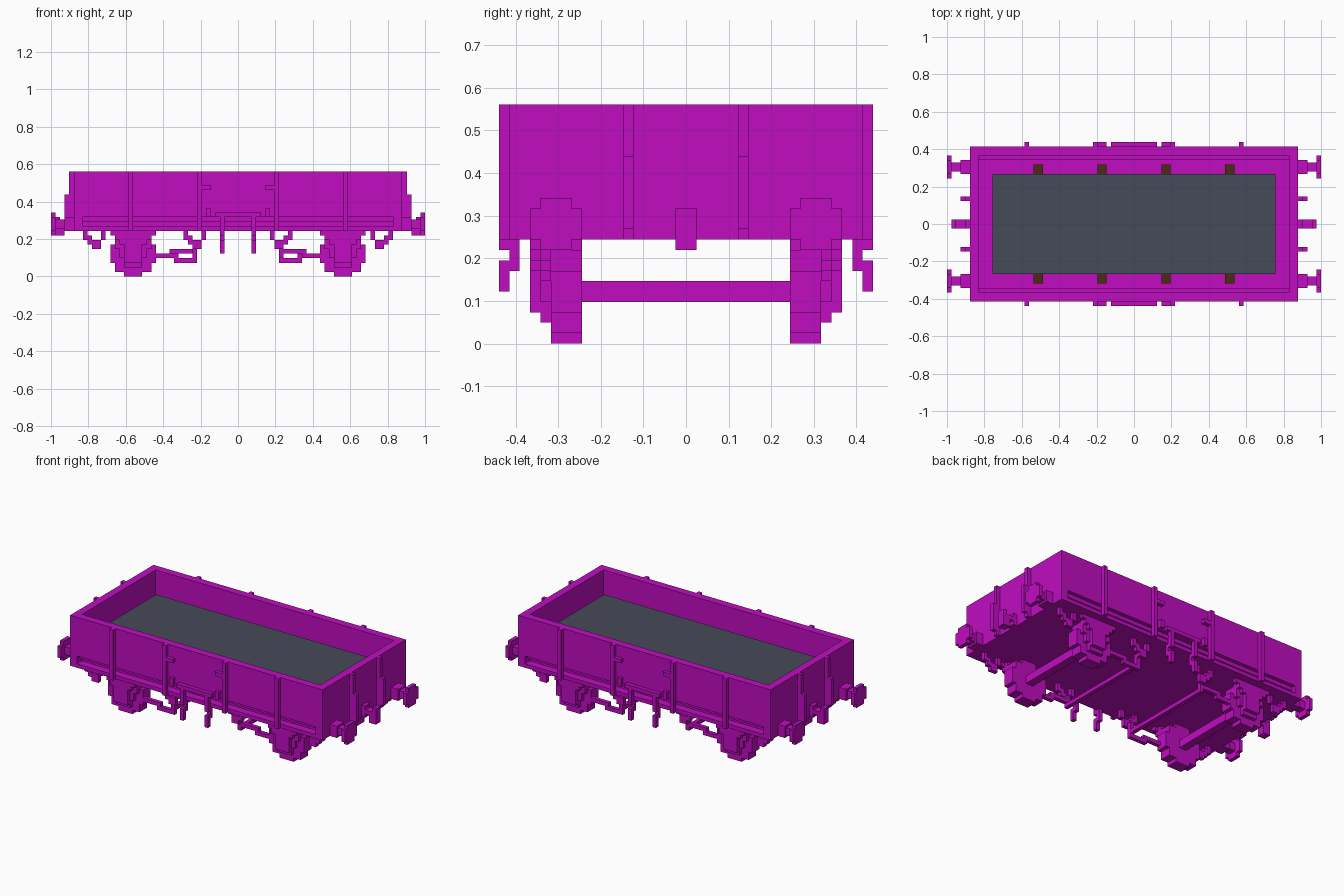
import bpy
import bmesh
from mathutils import Matrix, Vector

UNIT = 2 / 82  # edge of one building cube

if "Cube" in bpy.data.objects:
    bpy.data.objects.remove(bpy.data.objects["Cube"], do_unlink=True)


def make_material(name, colour):
    material = bpy.data.materials.new(name)
    material.use_nodes = True
    material.diffuse_color = colour
    shader = next(node for node in material.node_tree.nodes if node.type == "BSDF_PRINCIPLED")
    shader.inputs["Base Color"].default_value = colour
    return material


magenta = make_material("magenta paint", (0.53, 0.004, 0.53, 1))
slate = make_material("slate load", (0.061, 0.069, 0.097, 1))
brown = make_material("brown wood", (0.07, 0.026, 0.004, 1))

# Ways of repeating a part: signs for x and y
ONCE = [(1, 1)]
ENDS = [(1, 1), (-1, 1)]
SIDES = [(1, 1), (1, -1)]
CORNERS = ENDS + [(1, -1), (-1, -1)]
TURNED = [(1, 1), (-1, -1)]


def build(name, blocks, repeat=ONCE, material=magenta):
    """Make one object from blocks given as x, y and z ranges in cube units."""
    mesh = bpy.data.meshes.new(name)
    bm = bmesh.new()
    for sign_x, sign_y in repeat:
        for xs, ys, zs in blocks:
            low, high = (Vector(corner) for corner in zip(xs, ys, zs))
            centre = (low + high) / 2
            centre.x *= sign_x
            centre.y *= sign_y
            size = Matrix.Diagonal((high - low).to_4d())
            bmesh.ops.create_cube(bm, size=1, matrix=Matrix.Translation(centre) @ size)
    bmesh.ops.scale(bm, vec=(UNIT, UNIT, UNIT), verts=bm.verts)
    bm.to_mesh(mesh)
    bm.free()
    mesh.materials.append(material)
    part = bpy.data.objects.new(name, mesh)
    bpy.context.collection.objects.link(part)
    return part


def around(centre, half):
    return centre - half, centre + half


# Main levels and widths
bottom, floor_top, wall_foot, top = 10, 12, 13, 23
half_length, half_width, wall = 36, 17, 2
inner_length, inner_width = half_length - wall, half_width - wall
outside = (half_width, half_width + 1)
full_length = around(0, half_length)
full_height = (bottom, top)

# Open box body
build("floor", [(around(0, inner_length), around(0, inner_width), (bottom, floor_top))])
build("end_walls", [((inner_length, half_length), around(0, half_width), full_height)], ENDS)
build("side_walls", [(full_length, (inner_width, half_width), (wall_foot, top))], SIDES)

# Channel shaped sill under each side wall
build("side_sills", [
    (full_length, (inner_width, half_width), (bottom, bottom + 1)),
    (full_length, (inner_width - 1, inner_width), (bottom, wall_foot)),
    (full_length, (inner_width, half_width - 1), (floor_top, wall_foot)),
], SIDES)

# Load and its wooden chocks
build("load", [(around(0, 31), around(0, 11), (floor_top, 19))], material=slate)
build("load_chocks", [(around(x, 1), (11, 13), (floor_top, floor_top + 2)) for x in (7, 21)],
      CORNERS, brown)

# Ribs on the sides and ends
build("side_ribs", [((x, x + 1), outside, full_height) for x in (8, 23)], CORNERS)
build("end_ribs", [
    ((half_length, half_length + 1), (5, 6), full_height),
    ((half_length, half_length + 2), (5, 6), (bottom + 1, 18)),
], CORNERS)

# Door fittings
build("door_latches", [
    ((6, 8), outside, (19, 20)),
    ((6, 7), outside, (wall_foot, wall_foot + 2)),
], CORNERS)
build("door_bar", [(around(0, 5), outside, (wall_foot, wall_foot + 1))], SIDES)
build("door_stops", [
    ((3, 4), outside, (9, wall_foot)),
    ((3, 4), (half_width - 1, half_width), (7, bottom)),
    ((3, 4), outside, (5, 8)),
], CORNERS)

# Buffers and couplings
buffer_y = 12.5
build("buffer_stocks", [((half_length, 38), around(buffer_y, 1.5), (bottom, 13))], CORNERS)
build("buffer_rods", [((38, 40), around(buffer_y, 1), around(11.5, 1))], CORNERS)
build("buffer_heads", [
    ((40, 41), around(buffer_y, 2.5), around(11.5, 1.5)),
    ((40, 41), around(buffer_y, 1.5), around(11.5, 2.5)),
], CORNERS)
build("couplings", [
    ((half_length, half_length + 1), around(0, 1), (bottom, 13)),
    ((half_length, 40), around(0, 1), (11, 12)),
    ((38, 40), around(0, 1), (9, 11)),
    ((39, 40), around(0, 1), (11, 13)),
], ENDS)

# Wheels made of stacked slabs, joined by axles
axle_x, axle_z = 23, 5
wheel_y = (bottom, 13)
build("wheels", [
    (around(axle_x, half), wheel_y, around(axle_z, axle_z - step))
    for half, step in ((2, 0), (4, 1), (5, 3))
], CORNERS)
build("axles", [(around(axle_x, 1), around(0, 11), around(axle_z, 1))], ENDS)

# Axle boxes with stepped guards and springs
build("axle_guards", [
    (around(axle_x, half), (13, 14), (low, bottom))
    for half, low in ((2, 2), (3, 4), (4, 6))
], CORNERS)
build("axle_boxes", [(around(axle_x, 2), (14, 15), (3, 7))], CORNERS)
build("springs", [
    (around(axle_x, half), (14, 15), (low, low + 1))
    for half, low in ((3, 7), (4, 8), (5, 9))
], CORNERS)


# V shaped hangers below the sill
def hanger(x, ys):
    arm = [((x + i, x + i + 1), ys, (bottom - i - 2, bottom - i)) for i in range(3)]
    tip = [((x + 2, x + 4), ys, (6, 8)), ((x + 4, x + 5), ys, (8, bottom))]
    return arm + tip


hanger_y = (13, 14)
build("brake_hangers", hanger(-12, hanger_y), CORNERS)
build("end_hangers", hanger(-34, hanger_y), CORNERS)

# Brake links, differing on either side of the middle
link_y = (-13, -12)
build("low_brake_links", [
    ((-19, -13), link_y, (4, 5)),
    ((-14, -9), link_y, (3, 4)),
    ((-10, -9), link_y, (3, 7)),
], TURNED)
build("high_brake_links", [
    ((14, 19), link_y, (4, 5)),
    ((10, 15), link_y, (5, 6)),
    ((9, 10), link_y, (4, 7)),
], TURNED)
build("brake_cross_rods", [((9, 10), around(0, 13), (4, 5))], ENDS)
